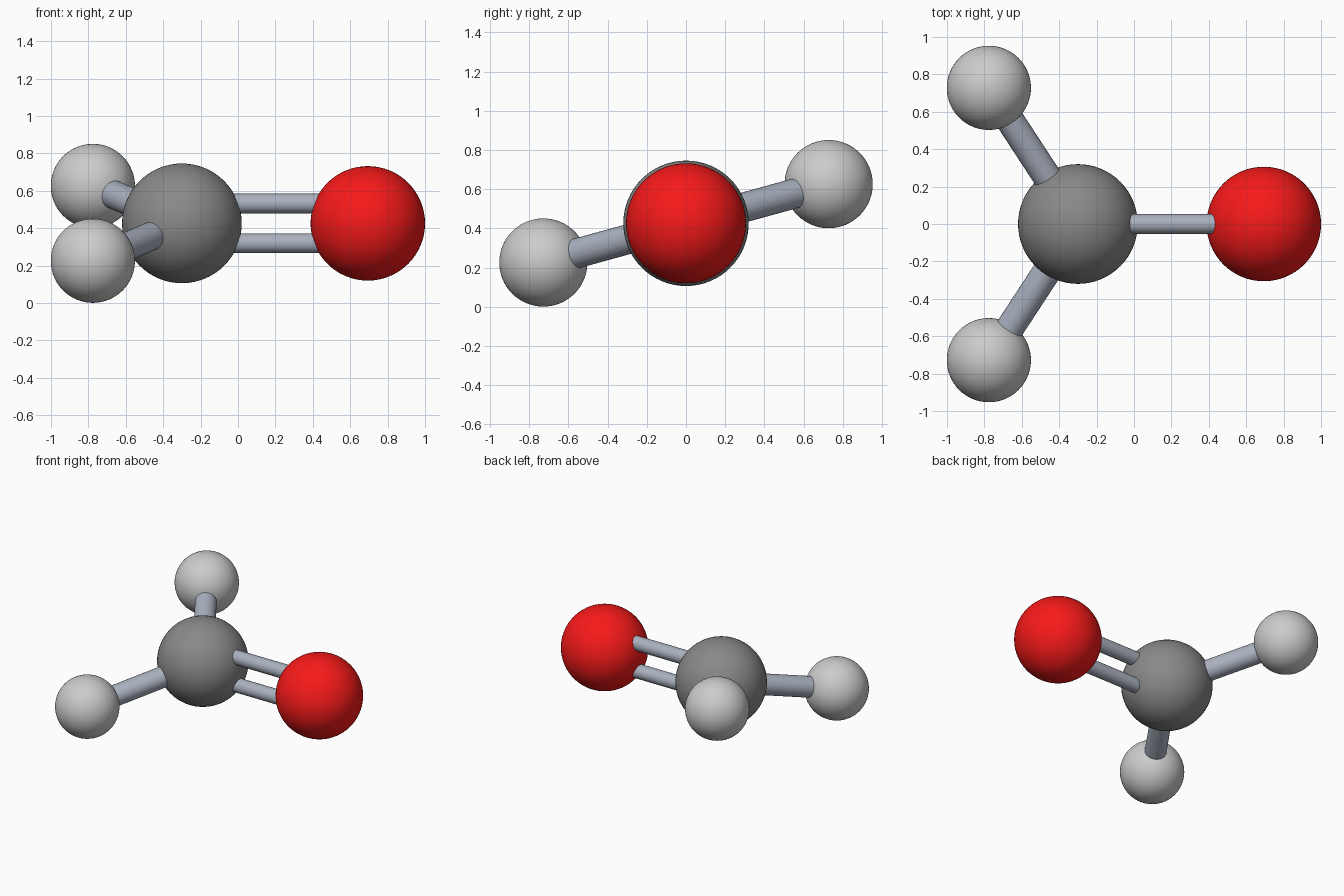
import bpy
import math
from mathutils import Vector

if "Cube" in bpy.data.objects:
    bpy.data.objects.remove(bpy.data.objects["Cube"])


def material(name, rgb):
    m = bpy.data.materials.new(name)
    m.diffuse_color = (*rgb, 1)
    m.use_nodes = True
    m.node_tree.nodes["Principled BSDF"].inputs["Base Color"].default_value = m.diffuse_color
    return m


DARK = material("dark_grey", (0.25, 0.25, 0.25))
LIGHT = material("light_grey", (0.55, 0.55, 0.55))
RED = material("red", (0.93, 0.01, 0.01))
STEEL = material("blue_grey", (0.40, 0.44, 0.52))


def finish(name, mat):
    ob = bpy.context.object
    ob.name = name
    ob.data.materials.append(mat)
    bpy.ops.object.shade_smooth_by_angle(angle=math.radians(40))
    return ob


def atom(name, centre, radius, mat):
    bpy.ops.mesh.primitive_uv_sphere_add(segments=64, ring_count=32, radius=radius, location=centre)
    return finish(name, mat)


def bond(name, a, b, radius):
    d = b - a
    bpy.ops.mesh.primitive_cylinder_add(vertices=32, radius=radius, depth=d.length,
                                        location=(a + b) / 2,
                                        rotation=d.to_track_quat('Z', 'Y').to_euler())
    return finish(name, STEEL)


Z = 0.426
carbon = Vector((-0.30, 0, Z))
oxygen = Vector((0.694, 0, Z))

# Central and double-bonded atoms
atom("carbon_atom", carbon, 0.32, DARK)
atom("oxygen_atom", oxygen, 0.306, RED)

# Double bond: two thin rods, one above the other
for label, s in (("upper", 1), ("lower", -1)):
    off = Vector((0, 0, 0.106 * s))
    bond(f"double_bond_{label}", carbon + off, oxygen + off, 0.053)

# Two hydrogens, the pair tilted about the long axis
for label, s in (("back", 1), ("front", -1)):
    h = Vector((-0.776, 0.728 * s, Z + 0.20 * s))
    atom(f"hydrogen_atom_{label}", h, 0.225, LIGHT)
    bond(f"single_bond_{label}", carbon, h, 0.076)
